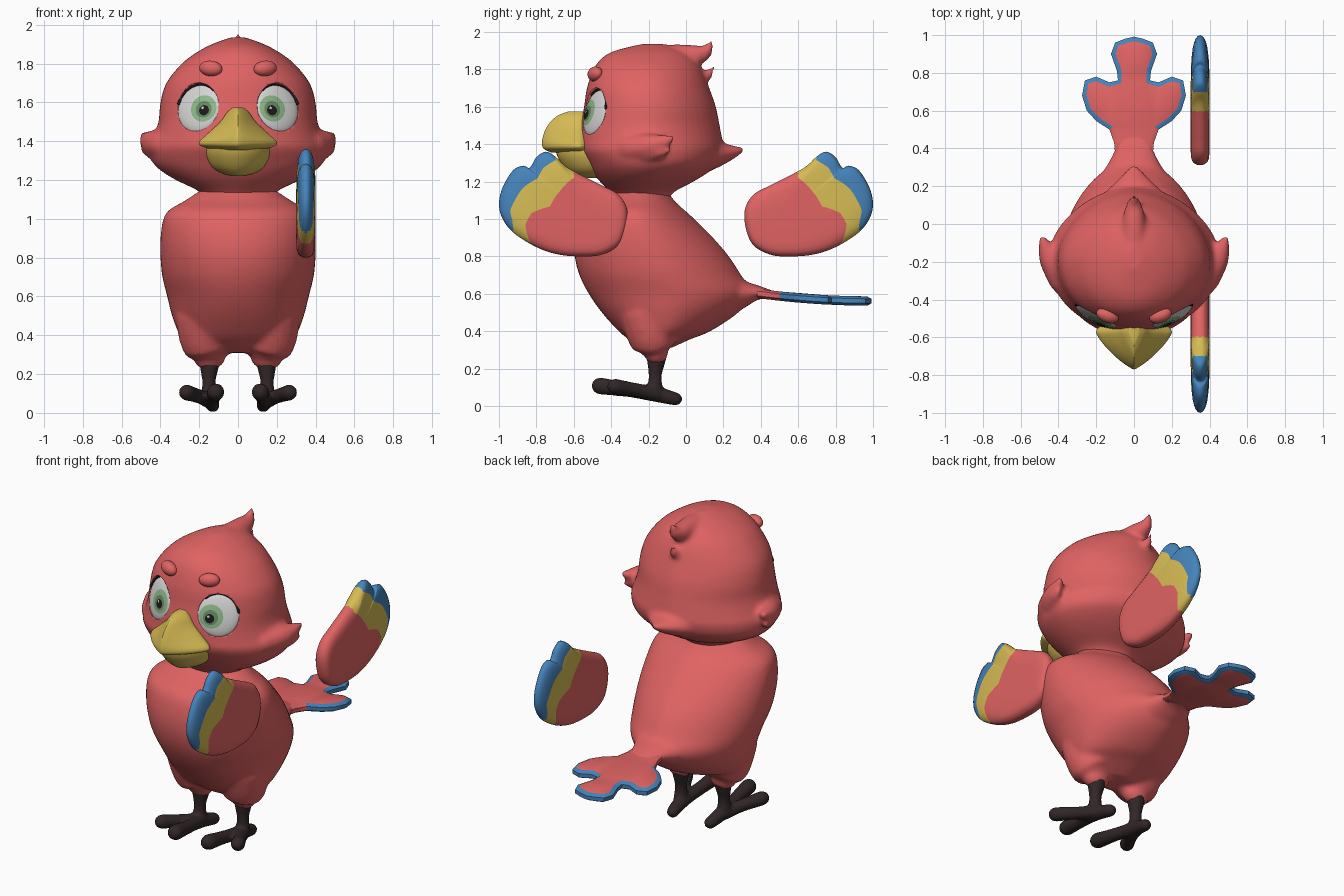
import bpy, bmesh
from math import sin, cos, pi, radians, atan2, degrees, hypot, sqrt
from mathutils import Vector, Matrix

if "Cube" in bpy.data.objects:
    bpy.data.objects.remove(bpy.data.objects["Cube"])


def material(name, r, g, b):
    m = bpy.data.materials.new(name)
    m.use_nodes = True
    m.diffuse_color = (r, g, b, 1)
    bsdf = next(n for n in m.node_tree.nodes if n.type == "BSDF_PRINCIPLED")
    bsdf.inputs["Base Color"].default_value = (r, g, b, 1)
    bsdf.inputs["Roughness"].default_value = 0.7
    return m


RED = material("coral red", .75, .125, .125)
YELLOW = material("beak yellow", .68, .5, .09)
BLUE = material("feather blue", .06, .23, .5)
BROWN = material("dark brown", .032, .02, .021)
WHITE = material("eye white", .65, .66, .65)
GREEN = material("iris green", .27, .47, .25)
DEEP = material("deep green", .13, .26, .12)
BLACK = material("black", .012, .01, .01)


def finish(name, bm, mats, voxel=0, angle=50):
    """Turn a bmesh into a shaded object, optionally fused into one skin."""
    bmesh.ops.recalc_face_normals(bm, faces=bm.faces)
    me = bpy.data.meshes.new(name)
    bm.to_mesh(me)
    bm.free()
    ob = bpy.data.objects.new(name, me)
    bpy.context.collection.objects.link(ob)
    for m in mats:
        me.materials.append(m)
    if voxel:
        mod = ob.modifiers.new("fuse", "REMESH")
        mod.mode, mod.voxel_size, mod.use_smooth_shade = "VOXEL", voxel, True
        mod = ob.modifiers.new("soften", "SMOOTH")
        mod.factor, mod.iterations = .5, 5
    else:
        bpy.ops.object.select_all(action="DESELECT")
        ob.select_set(True)
        bpy.context.view_layer.objects.active = ob
        bpy.ops.object.shade_smooth_by_angle(angle=radians(angle))
    return ob


def spline(pts, n=4, closed=False):
    """Catmull-Rom through tuples of any length."""
    out, k = [], len(pts)
    for i in range(k if closed else k - 1):
        q = [pts[j % k] if closed else pts[max(0, min(k - 1, j))] for j in range(i - 1, i + 3)]
        for s in range(n):
            t = s / n
            out.append(tuple(b + t * (c - a) / 2 + t * t * (a - 2.5 * b + 2 * c - d / 2)
                             + t ** 3 * (1.5 * (b - c) + (d - a) / 2) for a, b, c, d in zip(*q)))
    return out if closed else out + [pts[-1]]


def skin(bm, rings):
    rows = [[bm.verts.new(p) for p in r] for r in rings]
    n = len(rows[0])
    for a, b in zip(rows, rows[1:]):
        for i in range(n):
            bm.faces.new((a[i], a[(i + 1) % n], b[(i + 1) % n], b[i]))
    bm.faces.new(rows[0])
    bm.faces.new(rows[-1])


def loft(bm, levels, front=2, back=2, mid=None, n=48):
    """Stack rounded sections given as (z, half width, front y, back y)."""
    rings = []
    for z, w, yf, yb in spline(levels):
        cy, ring = (yf + yb) / 2 if mid is None else mid, []
        for i in range(n):
            c, s = cos(2 * pi * i / n), sin(2 * pi * i / n)
            e = 2 / (front if s < 0 else back)
            x = w * abs(c) ** e * (1 if c > 0 else -1)
            ring.append((x, cy + abs(s) ** e * (yf - cy if s < 0 else yb - cy), z))
        rings.append(ring)
    skin(bm, rings)


def tube(bm, pts, side=1, n=16):
    """Round-ended tube along (x, y, z, radius[, second radius])."""
    path = spline(pts)
    centres = [Vector((side * p[0], p[1], p[2])) for p in path]
    rings, last = [], len(path) - 1
    for i, p in enumerate(path):
        t = (centres[min(i + 1, last)] - centres[max(i - 1, 0)]).normalized()
        u = t.cross(Vector((0, 0, 1)) if abs(t.z) < .9 else Vector((0, 1, 0))).normalized()
        v = u.cross(t)
        r = min(p[3], p[-1])
        caps = [-85, -60, -30, 0] if i == 0 else [0, 30, 60, 85] if i == last else [0]
        for a in map(radians, caps):
            c = centres[i] + t * r * sin(a)
            rings.append([c + cos(a) * (u * p[3] * cos(k * 2 * pi / n) + v * p[-1] * sin(k * 2 * pi / n))
                          for k in range(n)])
    skin(bm, rings)


# Body with thighs and tail root
bm = bmesh.new()
loft(bm, [(.31, .13, -.24, -.08), (.36, .25, -.31, .03), (.4, .3, -.36, .13), (.5, .34, -.45, .28),
          (.6, .365, -.52, .35), (.7, .39, -.57, .295), (.8, .4, -.595, .23), (.9, .4, -.595, .145),
          (1, .385, -.57, .045), (1.05, .35, -.53, -.01), (1.09, .28, -.46, -.055), (1.15, .19, -.38, -.1)], 2.1, 1.7)
tube(bm, [(0, .05, .6, .27, .22), (0, .2, .6, .2, .14), (0, .3, .6, .15, .08),
          (0, .38, .607, .11, .04), (0, .46, .597, .1, .02)], n=32)
for s in (1, -1):
    tube(bm, [(.165, -.2, .5, .16), (.165, -.18, .39, .14, .13), (.15, -.165, .31, .115, .09),
              (.147, -.16, .285, .085, .065)], s)
finish("body", bm, [RED], .015)

# Head with crest, nape point and cheek tufts
bm = bmesh.new()
loft(bm, [(1.08, .17, -.35, -.1), (1.14, .2, -.4, -.07), (1.2, .32, -.46, .04), (1.25, .4, -.5, .12),
          (1.3, .445, -.53, .175), (1.37, .455, -.57, .2), (1.42, .435, -.57, .195), (1.5, .41, -.565, .18),
          (1.6, .4, -.545, .16), (1.7, .37, -.53, .125), (1.8, .29, -.495, .085), (1.86, .21, -.45, .04),
          (1.9, .135, -.38, -.01), (1.935, .04, -.24, -.12)], 2.1, 1.8)
tube(bm, [(0, -.2, 1.87, .06), (0, -.05, 1.87, .065), (0, .05, 1.875, .057), (0, .11, 1.9, .036), (0, .14, 1.955, .01)])
tube(bm, [(0, .03, 1.76, .05), (0, .09, 1.76, .038), (0, .125, 1.78, .024), (0, .147, 1.815, .008)])
tube(bm, [(0, .02, 1.33, .26, .1), (0, .14, 1.345, .18, .08), (0, .23, 1.355, .09, .045), (0, .3, 1.37, .025, .014)], n=24)
for s in (1, -1):
    tube(bm, [(.38, -.3, 1.38, .07), (.43, -.2, 1.39, .068), (.46, -.14, 1.405, .05), (.485, -.08, 1.43, .02)], s)
    tube(bm, [(.42, -.22, 1.35, .05), (.465, -.14, 1.36, .036), (.485, -.09, 1.365, .014)], s)
head = finish("head", bm, [RED], .015)

# Beak
bm = bmesh.new()
loft(bm, [(1.575, .025, -.63, -.5), (1.55, .055, -.69, -.5), (1.5, .092, -.74, -.5), (1.44, .155, -.765, -.5),
          (1.4, .198, -.77, -.5), (1.375, .19, -.76, -.5), (1.355, .12, -.72, -.5)], 1.25, 2, -.575)
finish("upper_beak", bm, [YELLOW])
bm = bmesh.new()
loft(bm, [(1.38, .17, -.7, -.45), (1.33, .165, -.685, -.45), (1.27, .135, -.645, -.45),
          (1.235, .085, -.605, -.45), (1.22, .03, -.57, -.45)], 1.8, 2, -.5)
finish("lower_beak", bm, [YELLOW])

# Eyes: domed caps in sockets cut from the head, with lashes and brows
EW, EH, ED = .122, .13, .03
for s, tag in ((1, "left"), (-1, "right")):
    nrm = Vector((s * .47, -.86, .28)).normalized()
    u = Vector((0, 0, 1)).cross(nrm).normalized()
    v = nrm.cross(u)
    centre = Vector((s * .2, -.478, 1.57))

    def on_eye(a, b, lift=0):
        d = ED * sqrt(max(0, 1 - (a / EW) ** 2 - (b / EH) ** 2))
        return centre + u * a + v * b + nrm * (d + lift)

    bm = bmesh.new()
    skin(bm, [[on_eye(EW * .97 * cos(a), EH * .97 * sin(a), h) for a in (k * pi / 24 for k in range(48))]
              for h in (-.02, .2)])
    cutter = finish(tag + "_socket_cutter", bm, [RED])
    cutter.hide_render = True
    cutter.hide_set(True)
    cut = head.modifiers.new(tag + " socket", "BOOLEAN")
    cut.operation, cut.object, cut.solver = "DIFFERENCE", cutter, "EXACT"

    gaze = -s * .04
    for part, mat, cx, cz, r, lift in (("eyeball", WHITE, 0, 0, 1, 0), ("iris", GREEN, gaze, -.008, .07, .002),
                                       ("inner_iris", DEEP, gaze - s * .004, -.014, .044, .004),
                                       ("pupil", BLACK, gaze - s * .008, -.02, .027, .006),
                                       ("glint", WHITE, gaze - s * .008 - .008, -.008, .007, .008)):
        bm = bmesh.new()
        rx, rz = (EW, EH) if part == "eyeball" else (r, r)
        skin(bm, [[on_eye(cx + rx * sin(f) * cos(a), cz + rz * sin(f) * sin(a), lift)
                   for a in (k * pi / 16 for k in range(32))] for f in (j * pi / 16 for j in (.3, 1, 2, 3, 4, 5, 6, 7, 8))])
        finish(tag + "_" + part, bm, [mat])
    bm = bmesh.new()
    tube(bm, [(*on_eye(s * EW * .97 * cos(a), EH * .97 * sin(a), .006), .008)
              for a in (radians(d) for d in range(10, 131, 15))], n=8)
    finish(tag + "_lashes", bm, [BLACK])
    bm = bmesh.new()
    bmesh.ops.create_uvsphere(bm, u_segments=24, v_segments=14, radius=1, matrix=Matrix.Translation((s * .14, -.485, 1.775))
                              @ Matrix.Rotation(s * .35, 4, "Z") @ Matrix.Rotation(-s * .1, 4, "Y")
                              @ Matrix.Diagonal((.062, .038, .04, 1)))
    finish(tag + "_brow", bm, [RED])

# Legs and feet
for s, tag in ((1, "left"), (-1, "right")):
    bm = bmesh.new()
    tube(bm, [(.145, -.155, .3, .062), (.148, -.16, .23, .048), (.15, -.165, .16, .035), (.15, -.165, .09, .042)], s)
    tube(bm, [(.13, -.055, .038, .036), (.14, -.17, .065, .042), (.125, -.3, .085, .038), (.115, -.46, .108, .046)], s)
    tube(bm, [(.15, -.16, .065, .042), (.2, -.26, .085, .037), (.265, -.38, .105, .042)], s)
    finish(tag + "_leg", bm, [BROWN], .011)

# Tail fan: gently bent plate with a blue rim
half = [(.1, .37), (.105, .43), (.13, .5), (.2, .545), (.25, .6), (.275, .68), (.26, .76), (.2, .78), (.13, .75),
        (.085, .76), (.09, .81), (.122, .9), (.1, .96), (.05, .98)]
outline = half + [(0, .992)] + [(-x, y) for x, y in reversed(half)]
bm = bmesh.new()
skin(bm, [[(x, y, h) for x, y in outline] for h in (-.012, .012)])
bmesh.ops.recalc_face_normals(bm, faces=bm.faces)
caps = [f for f in bm.faces if len(f.verts) > 4]
bmesh.ops.inset_individual(bm, faces=caps, thickness=.024, depth=.013)
for f in bm.faces:
    f.material_index = int(f not in caps and f.calc_center_median().y > .51)
for vert in bm.verts:
    y = vert.co.y - .4
    vert.co.z += .6 - .13 * y + .11 * y * y
bmesh.ops.triangulate(bm, faces=caps)
finish("tail", bm, [RED, BLUE], angle=40)


# Wings: domed shapes ringed around a pivot, colour bands cut along the rings
def ramp(table, x):
    for (a, fa), (b, fb) in zip(table, table[1:]):
        if a <= x <= b:
            return fa + (fb - fa) * (x - a) / (b - a)
    return 1


red_edge = [(-22, .6), (-12, .39), (3, .41), (12, .385), (23, .3), (42, .3), (62, .31), (75, .5)]
gold_edge = [(-8, .6), (-2, .47), (5, .48), (11, .5), (27, .475), (38, .435), (46, .45), (56, .44), (66, .6)]
wing = spline([(.315, 1.05), (.32, .95), (.36, .86), (.45, .81), (.55, .8), (.68, .81), (.8, .85), (.92, .925),
               (.98, 1), (1, 1.08), (.98, 1.17), (.925, 1.26), (.87, 1.285), (.835, 1.275), (.8, 1.33),
               (.75, 1.36), (.7, 1.335), (.64, 1.28), (.55, 1.23), (.45, 1.18), (.36, 1.13)], 6, True)
PY, PZ = .45, .95
for side, tag in ((-1, "front"), (1, "rear")):
    bm = bmesh.new()
    for face in (1, -1):
        rows = [[] for _ in range(12)]
        for y, z in wing:
            R, ang = hypot(y - PY, z - PZ), atan2(z - PZ, y - PY)
            a = min(ramp(red_edge, degrees(ang)), R * .97)
            b = min(ramp(gold_edge, degrees(ang)), R * .98)
            steps = [.01] + [a * k for k in (.5, .75, .88, .95, 1)] + [(a + b) / 2]
            steps += [b + (R - b) * k for k in (0, .4, .7, .9, 1)]
            for row, r in zip(rows, steps):
                thick = .05 * sqrt(max(0, 1 - (r / R) ** 7))
                row.append((.35 + face * thick, side * (PY + r * cos(ang)), PZ + r * sin(ang)))
        skin(bm, rows)
        bm.faces.ensure_lookup_table()
        bm.faces.remove(bm.faces[-1])
    bmesh.ops.remove_doubles(bm, verts=bm.verts, dist=.0003)
    for f in bm.faces:
        c = f.calc_center_median()
        dy, dz = side * c.y - PY, c.z - PZ
        d, ang = hypot(dy, dz), degrees(atan2(dz, dy))
        f.material_index = 0 if d < ramp(red_edge, ang) else 1 if d < ramp(gold_edge, ang) else 2
    finish(tag + "_wing", bm, [RED, YELLOW, BLUE], angle=70)
